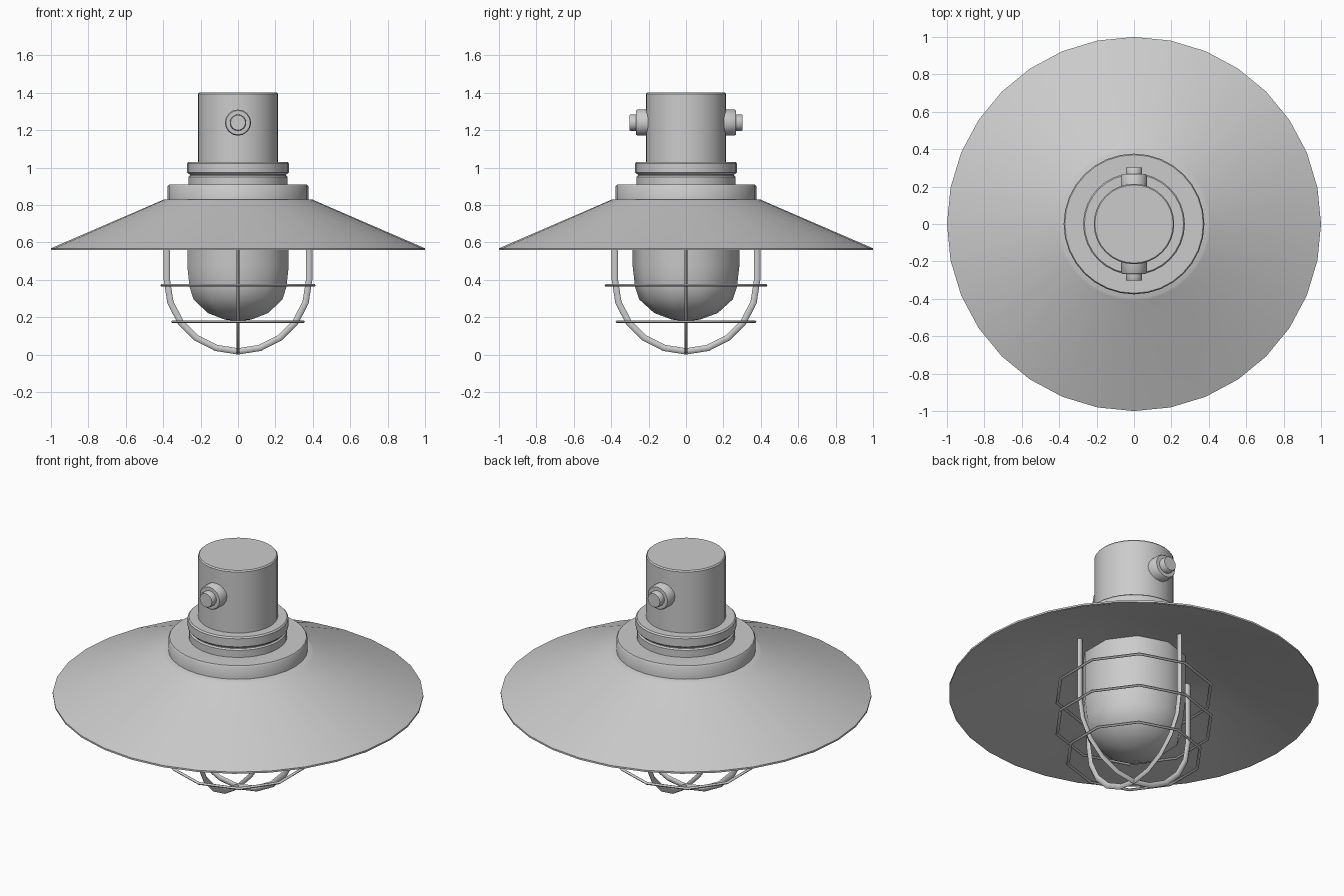
import bpy, bmesh, math
from mathutils import Vector

if "Cube" in bpy.data.objects:
    bpy.data.objects.remove(bpy.data.objects["Cube"])

grey = bpy.data.materials.new("lamp grey")
grey.diffuse_color = (0.6, 0.6, 0.6, 1)
grey.use_nodes = True
grey.node_tree.nodes["Principled BSDF"].inputs["Base Color"].default_value = grey.diffuse_color


def finish(bm, name, angle=40):
    bmesh.ops.remove_doubles(bm, verts=bm.verts, dist=1e-5)
    bmesh.ops.recalc_face_normals(bm, faces=bm.faces)
    me = bpy.data.meshes.new(name)
    bm.to_mesh(me)
    bm.free()
    me.materials.append(grey)
    ob = bpy.data.objects.new(name, me)
    bpy.context.collection.objects.link(ob)
    bpy.ops.object.select_all(action='DESELECT')
    ob.select_set(True)
    bpy.context.view_layer.objects.active = ob
    bpy.ops.object.shade_smooth_by_angle(angle=math.radians(angle))
    return ob


def lathe(name, profile, sides, start=(0, 1), angle=40):
    # spin an (r, z) profile around z, first vertex on +y
    bm = bmesh.new()
    vs = [bm.verts.new((start[0] * r, start[1] * r, z)) for r, z in profile]
    es = [bm.edges.new(p) for p in zip(vs, vs[1:])]
    bmesh.ops.spin(bm, geom=vs + es, cent=(0, 0, 0), axis=(0, 0, 1),
                   angle=2 * math.pi, steps=sides, use_merge=True)
    return finish(bm, name, angle)


def wire(name, pts, side, half_w, half_t, n=6):
    # sweep an elliptical section along a path lying in the plane normal to `side`
    bm = bmesh.new()
    rows = []
    for i, p in enumerate(pts):
        t = (pts[min(i + 1, len(pts) - 1)] - pts[max(i - 1, 0)]).normalized()
        out = t.cross(side)
        rows.append([bm.verts.new(p + out * half_w * math.cos(a) + side * half_t * math.sin(a))
                     for a in (2 * math.pi * k / n for k in range(n))])
    for a, b in zip(rows, rows[1:]):
        for k in range(n):
            bm.faces.new((a[k], a[(k + 1) % n], b[(k + 1) % n], b[k]))
    bm.faces.new(rows[0])
    bm.faces.new(rows[-1])
    return finish(bm, name, 70)


# shade with hollow underside
lathe("shade", [(0, .83), (.395, .83), (.41, .823), (1.0, .568), (1.0, .558),
                (.985, .558), (.47, .76), (0, .76)], 32)
# collar on top of the shade
lathe("collar", [(0, .82), (.376, .82), (.376, .9), (.37, .908), (0, .908)], 32)
# neck rings with a groove
lathe("neck_rings", [(0, .9), (.265, .9), (.265, .95), (.257, .957), (.257, .962),
                     (.266, .967), (.272, .974), (.272, 1.022), (.265, 1.03), (0, 1.03)], 32)
# socket housing
lathe("housing", [(0, 1.02), (.215, 1.02), (.215, 1.393), (.209, 1.4), (0, 1.4)], 32)

# screw knobs at front and back
for name, s in (("front_knob", -1), ("back_knob", 1)):
    ob = lathe(name, [(0, .18), (.07, .18), (.07, .26), (.065, .266), (.044, .266),
                      (.044, .297), (.04, .303), (0, .303)], 16)
    ob.rotation_euler = (-s * math.pi / 2, 0, 0)
    ob.location = (0, 0, 1.24)

# glass globe, ten-sided
lathe("glass_globe", [(0, .77), (.285, .77), (.285, .47), (.272, .36), (.25, .295),
                      (.17, .222), (.075, .187), (0, .178)], 10, angle=60)

# two crossing U-shaped guard wires
R, C = .38, .397
arc = [(R * math.cos(a), C - R * math.sin(a)) for a in (math.pi * k / 10 for k in range(11))]
path = [(R, .78)] + arc + [(-R, .78)]
wire("guard_wire_x", [Vector((r, 0, z)) for r, z in path], Vector((0, 1, 0)), .017, .010)
wire("guard_wire_y", [Vector((0, r, z)) for r, z in path], Vector((1, 0, 0)), .017, .010)

# three ten-sided guard hoops
for name, r, z in (("upper_hoop", .427, .565), ("middle_hoop", .427, .37), ("lower_hoop", .367, .175)):
    h, w = .007, .009
    lathe(name, [(r + w * math.cos(a), z + h * math.sin(a))
                 for a in (math.pi * k / 3 for k in range(7))], 10, angle=70)
